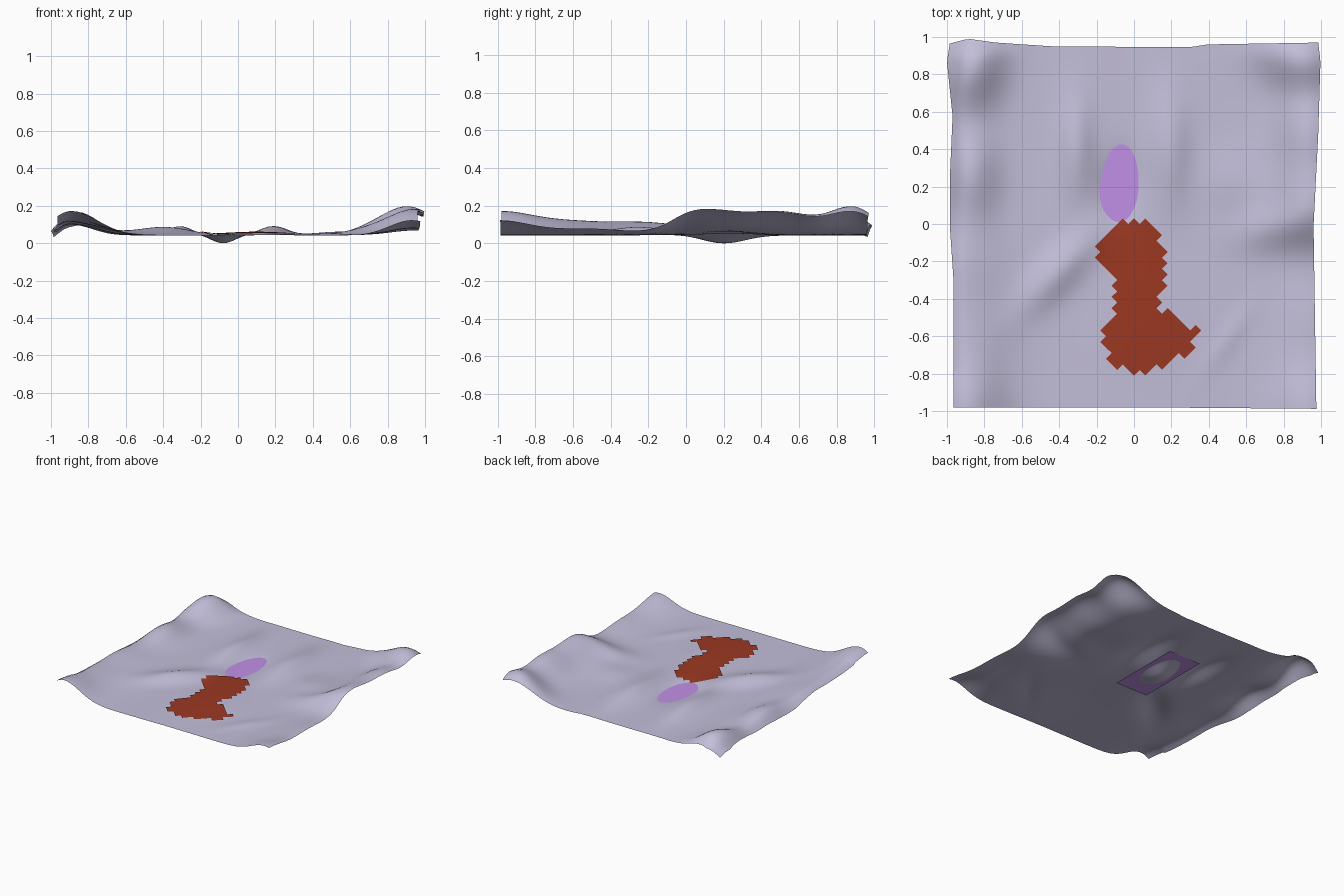
import bpy, bmesh, math

if "Cube" in bpy.data.objects:
    bpy.data.objects.remove(bpy.data.objects["Cube"])

BASE = 0.042


def material(name, srgb):
    m = bpy.data.materials.new(name)
    m.diffuse_color = (*[((c / 255 + 0.055) / 1.055) ** 2.4 for c in srgb], 1)
    m.use_nodes = True
    m.node_tree.nodes["Principled BSDF"].inputs["Base Color"].default_value = m.diffuse_color
    return m


def interp(table, t):
    """Piecewise-linear lookup in (t, value) pairs sorted by t."""
    if t <= table[0][0]:
        return table[0][1]
    for (a, u), (b, v) in zip(table, table[1:]):
        if t <= b:
            return u + (v - u) * (t - a) / (b - a)
    return table[-1][1]


# hills and hollows: x, y, width, length, rotation in degrees, height
HILLS = [
    (-0.86, 0.84, .11, .17, -15, .125), (-0.87, 0.28, .10, .18, 0, .090),
    (-0.93, -0.22, .17, .20, 0, .065), (-0.90, -0.60, .16, .18, 0, .055),
    (-0.89, -1.00, .14, .20, 0, .125),
    (0.91, 0.89, .14, .12, 0, .130), (0.72, 0.95, .12, .09, 0, .030),
    (0.94, 0.50, .13, .20, 0, .125), (0.95, 0.10, .15, .16, 0, .115),
    (0.76, -0.02, .16, .08, 10, .035), (0.94, -0.50, .12, .20, 0, .035),
    (0.93, -1.00, .12, .18, 0, .080),
    (-0.40, -0.25, .07, .19, -42, .045), (-0.31, 0.40, .065, .20, 0, .050),
    (0.19, 0.40, .075, .22, 0, .050), (0.52, 0.22, .12, .12, 0, .018),
    (0.10, -0.45, .16, .25, 0, .014), (0.50, -0.62, .04, .16, -35, .010),
    (-0.08, 0.20, .060, .115, -6, -.043),
]


def height(x, y):
    z = BASE
    for cx, cy, w, l, rot, h in HILLS:
        c, s = math.cos(math.radians(rot)), math.sin(math.radians(rot))
        u, v = (x - cx) * c + (y - cy) * s, -(x - cx) * s + (y - cy) * c
        z += h * math.exp(-0.5 * ((u / w) ** 2 + (v / l) ** 2))
    # left and back-left rim droops a little
    z -= 0.035 * max(0, (-x - 0.92) / 0.08) * (1 if y > -0.8 else 0.5)
    if y > 0.9 and x < 0:
        z -= 0.03 * (y - 0.9) / 0.09 * max(0, min(1, (-x - 0.6) / 0.2))
    return max(z, 0)


def finish(bm, name, mat, smooth=True):
    mesh = bpy.data.meshes.new(name)
    bm.to_mesh(mesh)
    bm.free()
    mesh.materials.append(mat)
    for p in mesh.polygons:
        p.use_smooth = smooth
    ob = bpy.data.objects.new(name, mesh)
    bpy.context.collection.objects.link(ob)
    return ob


ground_mat = material("pale lavender ground", (195, 190, 217))
path_mat = material("red brown path", (156, 56, 34))
water_mat = material("violet water", (196, 146, 235))

# ground sheet with slightly wavy borders
LEFT = [(-1, -.965), (-.3, -.965), (0, -.985), (.25, -.985), (.6, -.97), (.9, -1), (1, -.985)]
RIGHT = [(-1, .975), (0, .96), (.5, .985), (.9, .997), (1, .985)]
BACK = [(-1, .965), (-.9, .99), (-.75, .97), (-.45, .95), (.3, .945), (.4, .96), (1, .97)]
bm = bmesh.new()
bmesh.ops.create_grid(bm, x_segments=72, y_segments=72, size=1)
for v in bm.verts:
    u, w = v.co.x, v.co.y
    lo, hi = interp(LEFT, w), interp(RIGHT, w)
    front, back = -.98 - .008 * max(0, u), interp(BACK, u)
    x = lo + (hi - lo) * (u + 1) / 2
    y = front + (back - front) * (w + 1) / 2
    v.co = (x, y, height(x, y))
finish(bm, "ground", ground_mat)

# flat water plate, showing only where the hollow dips under it
bm = bmesh.new()
bm.faces.new([bm.verts.new(p) for p in
              ((-.22, -.12, .036), (.07, -.12, .036), (.07, .5, .036), (-.22, .5, .036))])
finish(bm, "pond_water", water_mat, False)

# path of small diagonal tiles laid over the ground
PATH_L = [(-.80, .06), (-.75, -.11), (-.70, -.13), (-.56, -.17), (-.46, -.10),
          (-.30, -.12), (-.17, -.21), (-.05, -.16), (.0, -.07), (.03, .03)]
PATH_R = [(-.80, .08), (-.75, .18), (-.68, .31), (-.58, .35), (-.52, .26), (-.46, .15),
          (-.35, .15), (-.23, .17), (-.06, .14), (.03, .06)]
STEP = 0.03  # half diagonal of a tile
bm = bmesh.new()
corners = {}


def corner(i, j):
    if (i, j) not in corners:
        x, y = i * STEP, j * STEP
        corners[i, j] = bm.verts.new((x, y, height(x, y) + .006))
    return corners[i, j]


for i in range(-8, 14):
    for j in range(-28, 3):
        x, y = i * STEP, j * STEP
        if (i + j) % 2 == 0 and -.79 < y < .02 and interp(PATH_L, y) < x < interp(PATH_R, y):
            bm.faces.new([corner(i + 1, j), corner(i, j + 1), corner(i - 1, j), corner(i, j - 1)])
finish(bm, "path", path_mat)
